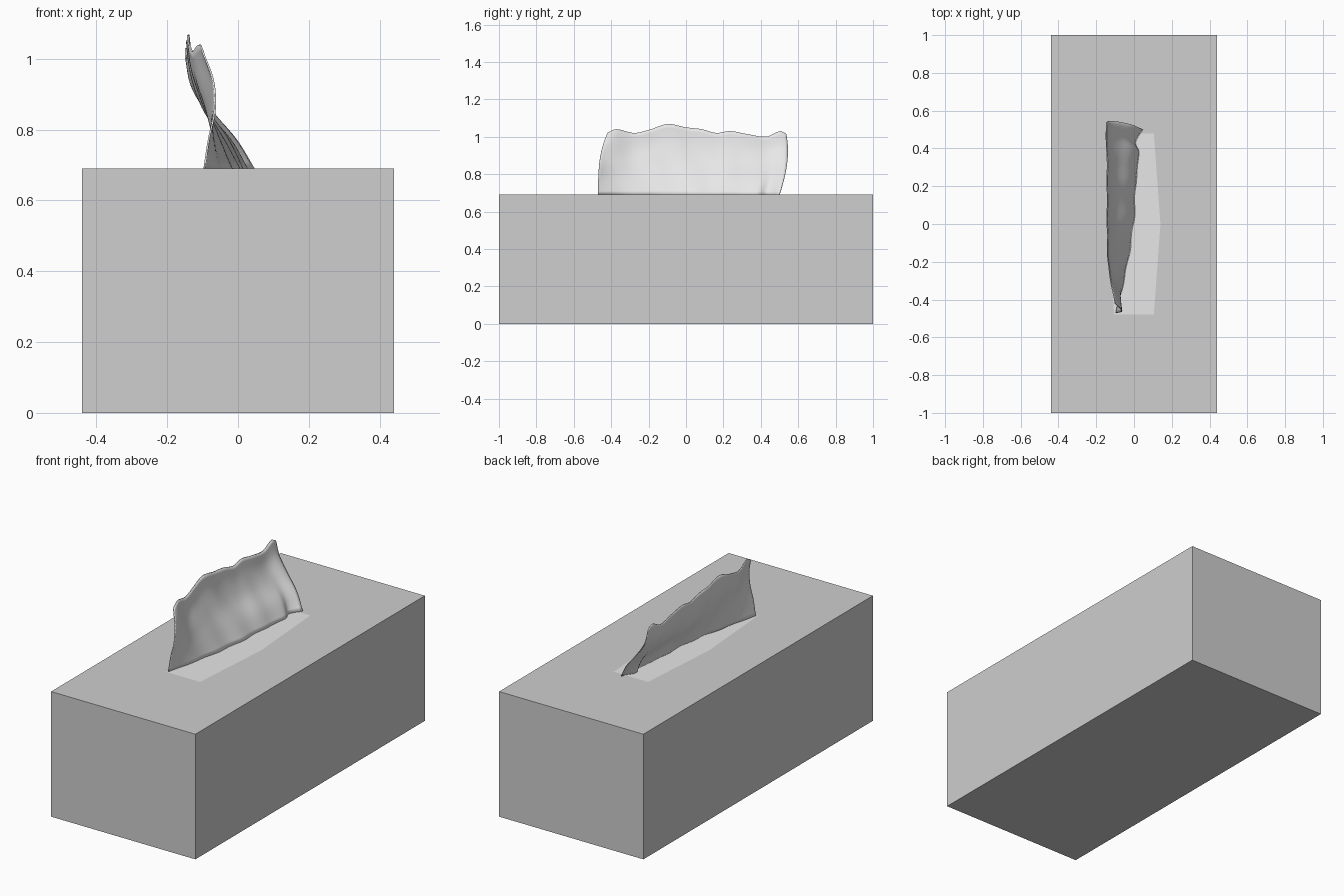
import bpy, bmesh, math

cube = bpy.data.objects.get("Cube")
if cube:
    bpy.data.objects.remove(cube, do_unlink=True)


def make_material(name, value):
    mat = bpy.data.materials.new(name)
    mat.use_nodes = True
    colour = (value, value, value, 1)
    mat.diffuse_color = colour
    mat.node_tree.nodes["Principled BSDF"].inputs["Base Color"].default_value = colour
    return mat


def make_object(name, bm, mat):
    mesh = bpy.data.meshes.new(name)
    bm.to_mesh(mesh)
    bm.free()
    mesh.materials.append(mat)
    obj = bpy.data.objects.new(name, mesh)
    bpy.context.collection.objects.link(obj)
    return obj


def spline(keys, u):
    """Smooth curve through (position, value) keys."""
    u = min(max(u, keys[0][0]), keys[-1][0])
    i = 0
    while i < len(keys) - 2 and u > keys[i + 1][0]:
        i += 1

    def slope(k):
        a, b = keys[max(k - 1, 0)], keys[min(k + 1, len(keys) - 1)]
        return (b[1] - a[1]) / (b[0] - a[0])

    (x0, v0), (x1, v1) = keys[i], keys[i + 1]
    h = x1 - x0
    f = (u - x0) / h
    ease = f * f * (3 - 2 * f)
    return (v0 + (v1 - v0) * ease + h * slope(i) * f * (1 - f) ** 2
            - h * slope(i + 1) * f * f * (1 - f))


grey = make_material("box grey", 0.62)
white = make_material("tissue white", 0.8)
half_x, half_y, height = 0.44, 1.0, 0.69

# Carton: plain sides and base, top framed around a six-sided opening
slot = [(-.105, -.48), (.105, -.48), (.14, 0), (.105, .48), (-.105, .48), (-.14, 0)]
corners = [(-half_x, -half_y), (half_x, -half_y), (half_x, half_y), (-half_x, half_y)]
bm = bmesh.new()
low = [bm.verts.new((x, y, 0)) for x, y in corners]
top = [bm.verts.new((x, y, height)) for x, y in corners]
rim = [bm.verts.new((x, y, height)) for x, y in slot]
bm.faces.new(low[::-1])
for i in range(4):
    j = (i + 1) % 4
    bm.faces.new((low[i], low[j], top[j], top[i]))
bm.faces.new((top[0], top[1], rim[1], rim[0]))
bm.faces.new((top[1], top[2], rim[3], rim[2], rim[1]))
bm.faces.new((top[2], top[3], rim[4], rim[3]))
bm.faces.new((top[3], top[0], rim[0], rim[5], rim[4]))
make_object("carton", bm, grey)

# Pale panel filling the opening
bm = bmesh.new()
bm.faces.new([bm.verts.new((x, y, height)) for x, y in slot])
make_object("opening_panel", bm, white)

# Tissue: sideways lean at five heights, given at stations along the sheet
levels = (0, .25, .5, .75, 1)
stations = [
    (-.47, (-.095, -.082, -.065, -.07, -.1)),
    (-.25, (-.045, -.065, -.09, -.12, -.135)),
    (0, (-.005, -.05, -.1, -.13, -.142)),
    (.25, (.01, -.03, -.09, -.125, -.142)),
    (.38, (.025, -.02, -.085, -.13, -.145)),
    (.43, (.005, -.03, -.085, -.13, -.147)),
    (.5, (.045, -.005, -.075, -.13, -.147)),
]
hem = [(-.47, 1.02), (-.42, 1.04), (-.31, 1.02), (-.21, 1.04), (-.11, 1.068),
       (0, 1.05), (.08, 1.04), (.15, 1.02), (.22, 1.03), (.3, 1.015),
       (.4, 1), (.47, 1.03), (.5, 1.015)]
columns, rows = 72, 18
bm = bmesh.new()
grid = []
for c in range(columns + 1):
    s = -.47 + .97 * c / columns
    lean = [(t, spline([(p, v[k]) for p, v in stations], s))
            for k, t in enumerate(levels)]
    line = []
    for r in range(rows + 1):
        t = r / rows
        # Soft wrinkles fading towards both ends of the sheet
        fade = math.cos(s * 3)
        ripple = .004 * fade * math.sin(s * 33 + t * 4) * (1 - t * .5)
        front, back = max(0, -s / .47), max(0, s / .5)
        y = s + .05 * front * t ** 3 + .045 * back * math.sin(t * 2.2)
        z = height + (spline(hem, s) - height) * t
        line.append(bm.verts.new((spline(lean, t) + ripple, y, z)))
    grid.append(line)
for a, b in zip(grid, grid[1:]):
    for r in range(rows):
        bm.faces.new((a[r], b[r], b[r + 1], a[r + 1]))
tissue = make_object("tissue", bm, white)
thickness = tissue.modifiers.new("thickness", "SOLIDIFY")
thickness.thickness = 0.005
thickness.offset = 0
bpy.ops.object.select_all(action="DESELECT")
tissue.select_set(True)
bpy.context.view_layer.objects.active = tissue
bpy.ops.object.shade_smooth_by_angle(angle=math.radians(40))
